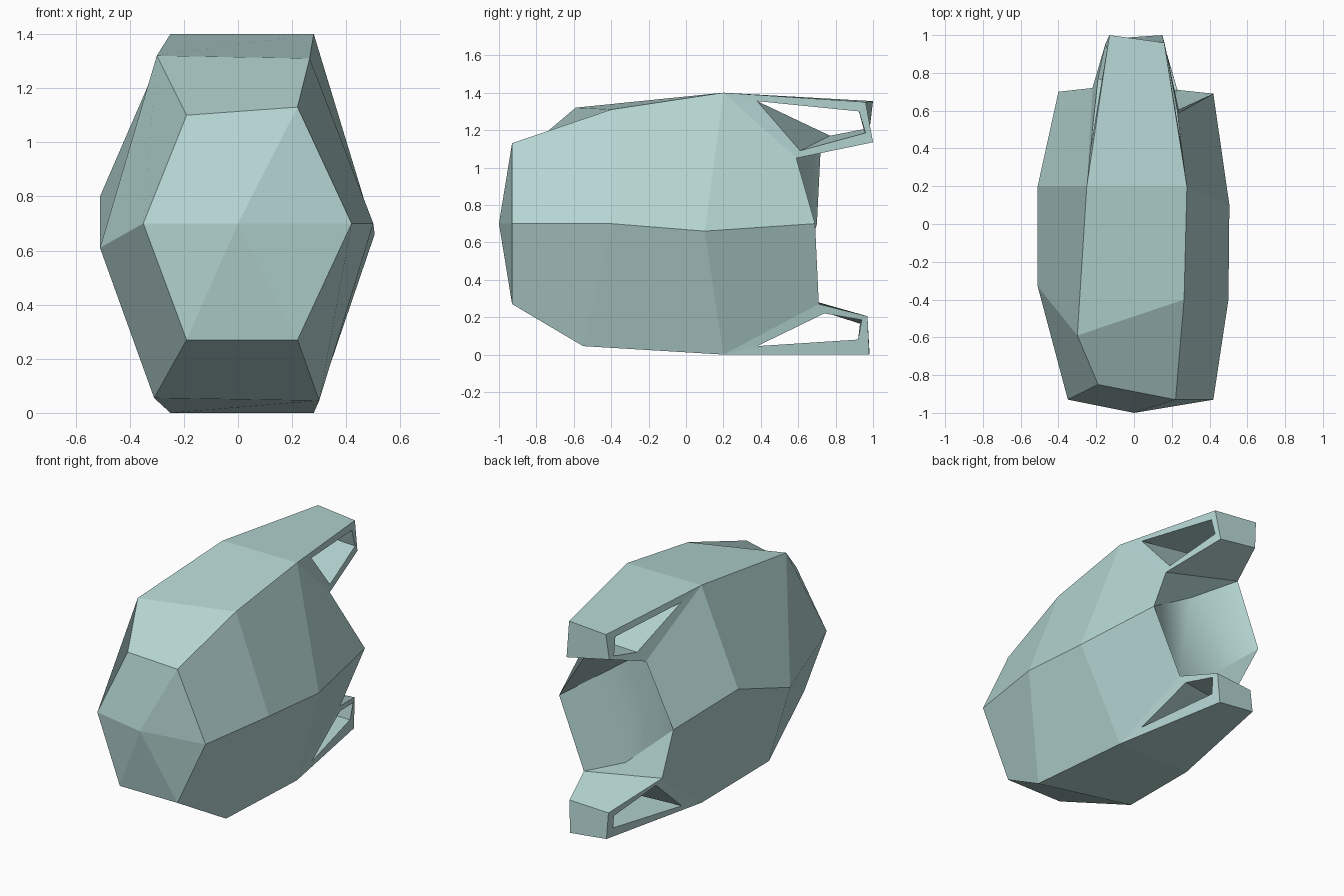
import bpy
import bmesh
from mathutils import Vector
from mathutils.geometry import intersect_line_plane

default_cube = bpy.data.objects.get("Cube")
if default_cube:
    bpy.data.objects.remove(default_cube, do_unlink=True)

# Single pale teal material
shell_paint = bpy.data.materials.new("pale_teal")
shell_paint.use_nodes = True
colour = (0.46, 0.67, 0.65, 1)
shell_paint.diffuse_color = colour
shell_paint.node_tree.nodes["Principled BSDF"].inputs["Base Color"].default_value = colour

# Hull cross-sections: upper, side, lower on +x, then lower, side, upper on -x
front_section = [(0.22, -0.93, 1.13), (0.42, -0.93, 0.7), (0.22, -0.93, 0.27),
                 (-0.19, -0.93, 0.27), (-0.35, -0.93, 0.7), (-0.19, -0.85, 1.1)]
shoulder_section = [(0.265, -0.4, 1.31), (0.5, -0.4, 0.7), (0.3, -0.55, 0.045),
                    (-0.31, -0.4, 0.055), (-0.51, -0.33, 0.61), (-0.3, -0.59, 1.32)]
middle_section = [(0.28, 0.2, 1.4), (0.505, 0.1, 0.66), (0.28, 0.2, 0),
                  (-0.25, 0.2, 0), (-0.51, 0.2, 0.8), (-0.25, 0.2, 1.4)]
rear_section = [(0.24, 0.59, 1.05), (0.42, 0.69, 0.7), (0.23, 0.71, 0.27),
                (-0.25, 0.6, 0.31), (-0.4, 0.7, 0.7), (-0.22, 0.72, 1.1)]

# Fin tips: outer near, outer far, inner far, inner near
upper_tip = [(0.16, 0.96, 1.35), (-0.13, 1, 1.355),
             (-0.14, 0.98, 1.19), (0.15, 1, 1.135)]
lower_tip = [(-0.12, 0.98, 0.03), (0.14, 0.98, 0),
             (0.15, 0.97, 0.205), (-0.12, 0.96, 0.19)]

# Fin openings as (y, z): the wide side, then the narrow side
upper_openings = ([(0.38, 1.355), (0.61, 1.09), (0.96, 1.185), (0.925, 1.3)],
                  [(0.38, 1.355), (0.77, 1.17), (0.95, 1.205), (0.92, 1.315)])
lower_openings = ([(0.38, 0.045), (0.62, 0.265), (0.93, 0.165), (0.92, 0.08)],
                  [(0.38, 0.045), (0.74, 0.22), (0.94, 0.185), (0.92, 0.08)])

body = bmesh.new()


def add_loop(points):
    """Add a vertex for each point."""
    return [body.verts.new(p) for p in points]


def bridge(first, second):
    """Join two closed loops of vertices with quads."""
    for i in range(len(first)):
        j = (i + 1) % len(first)
        body.faces.new((first[i], first[j], second[j], second[i]))


def pierced_side(corners, outline):
    """Frame an opening in a fin's side and return the opening's edge loop."""
    a, b, c, d = [corner.co for corner in corners]
    normal = (c - a).cross(d - b)
    centre = (a + b + c + d) / 4
    points = [intersect_line_plane(Vector((-1, y, z)), Vector((1, y, z)), centre, normal)
              for y, z in outline]
    opening = add_loop(points)
    bridge(corners, opening)
    return opening


# Hull
front = add_loop(front_section)
shoulder = add_loop(shoulder_section)
middle = add_loop(middle_section)
rear = add_loop(rear_section)
nose = body.verts.new((0, -1, 0.7))
for i in range(len(front)):
    body.faces.new((nose, front[i], front[(i + 1) % len(front)]))
bridge(front, shoulder)
bridge(shoulder, middle)
for i in (0, 1, 3, 4):
    body.faces.new((middle[i], middle[i + 1], rear[i + 1], rear[i]))

# Tail fins with openings that run from side to side
for tip_points, openings, near in ((upper_tip, upper_openings, 0),
                                   (lower_tip, lower_openings, 3)):
    far = (near + 5) % 6
    tip = add_loop(tip_points)
    outer_near, outer_far, inner_far, inner_near = tip
    body.faces.new(tip)
    body.faces.new((middle[near], middle[far], outer_far, outer_near))
    body.faces.new((rear[near], rear[far], inner_far, inner_near))
    wide = pierced_side((middle[near], rear[near], inner_near, outer_near), openings[0])
    narrow = pierced_side((middle[far], rear[far], inner_far, outer_far), openings[1])
    bridge(wide, narrow)

# Hollowed rear wall between the fins
low, high = add_loop([(0.08, 0.5, 0.285), (-0.06, 0.47, 1.035)])
upper_right, side_right, lower_right, lower_left, side_left, upper_left = rear
body.faces.new((side_left, low, lower_right, lower_left))
body.faces.new((side_right, high, upper_left, upper_right))
for wall in ((side_right, high, low, lower_right), (high, upper_left, side_left, low)):
    body.faces.new(wall).smooth = True

bmesh.ops.recalc_face_normals(body, faces=body.faces[:])
hull_mesh = bpy.data.meshes.new("hull")
body.to_mesh(hull_mesh)
body.free()
hull_mesh.materials.append(shell_paint)
hull = bpy.data.objects.new("hull", hull_mesh)
bpy.context.collection.objects.link(hull)
